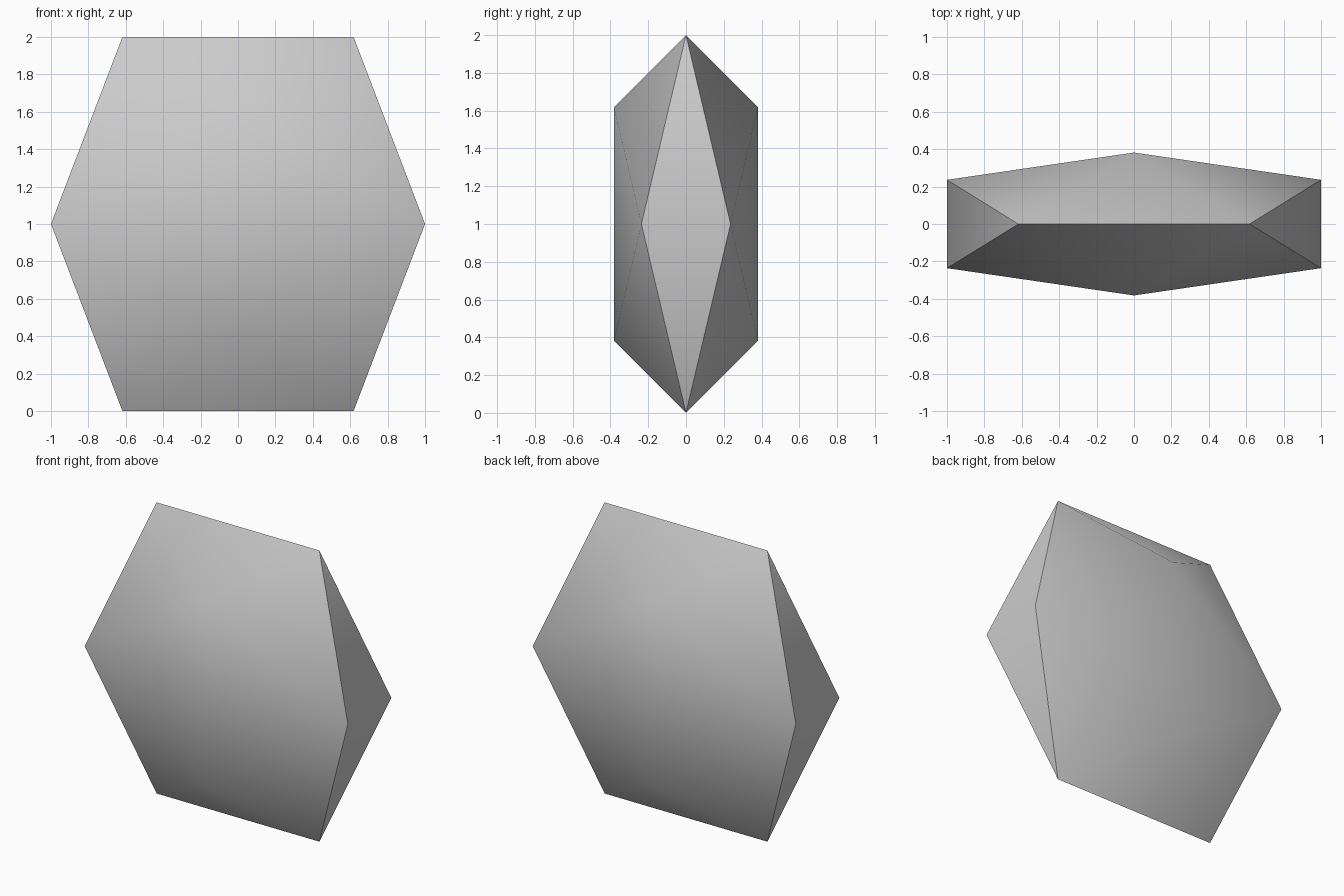
import bpy, bmesh, math

cube = bpy.data.objects.get("Cube")
if cube:
    bpy.data.objects.remove(cube, do_unlink=True)

# Plain grey stone
grey = bpy.data.materials.new("light grey")
grey.use_nodes = True
colour = (0.6, 0.6, 0.6, 1)
grey.diffuse_color = colour
bsdf = next(n for n in grey.node_tree.nodes if n.type == 'BSDF_PRINCIPLED')
bsdf.inputs["Base Color"].default_value = colour

# Icosahedron from three golden rectangles, flattened front to back
g = (math.sqrt(5) - 1) / 2
flat = 1 - g
bm = bmesh.new()
for s in (-1, 1):
    for t in (-1, 1):
        for x, y, z in ((s * g, 0, t), (s, t * g, 0), (0, s, t * g)):
            bm.verts.new((x, y * flat, z + 1))
bmesh.ops.convex_hull(bm, input=bm.verts)
bmesh.ops.recalc_face_normals(bm, faces=bm.faces)

mesh = bpy.data.meshes.new("flattened_gem")
bm.to_mesh(mesh)
bm.free()
mesh.materials.append(grey)
gem = bpy.data.objects.new("flattened_gem", mesh)
bpy.context.collection.objects.link(gem)

# Soft broad faces, crisp rim
bpy.ops.object.select_all(action='DESELECT')
gem.select_set(True)
bpy.context.view_layer.objects.active = gem
bpy.ops.object.shade_smooth_by_angle(angle=math.radians(50))
